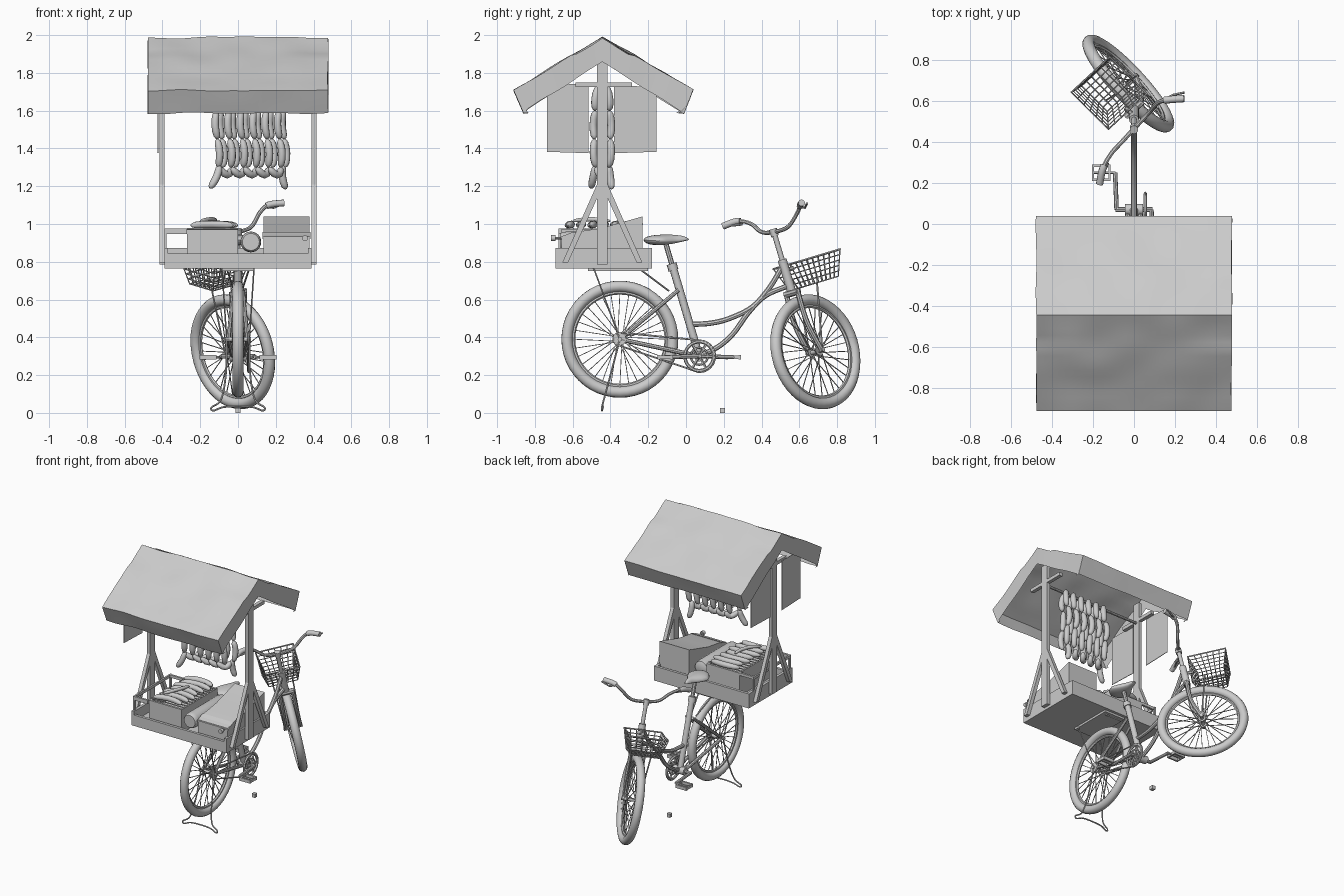
import bpy, bmesh, math
from math import sin, cos, pi, radians
from mathutils import Vector, Matrix, noise

if "Cube" in bpy.data.objects:
    bpy.data.objects.remove(bpy.data.objects["Cube"])

def finish(name, bm, M=None, angle=40):
    bmesh.ops.recalc_face_normals(bm, faces=bm.faces)
    me = bpy.data.meshes.new(name)
    bm.to_mesh(me); bm.free()
    ob = bpy.data.objects.new(name, me)
    bpy.context.collection.objects.link(ob)
    if M: ob.matrix_world = M
    bpy.ops.object.select_all(action='DESELECT')
    ob.select_set(True)
    bpy.context.view_layer.objects.active = ob
    bpy.ops.object.shade_smooth_by_angle(angle=radians(angle))
    return ob

def curve(pts, k=6):
    p = [Vector(q) for q in pts]
    p = [2*p[0]-p[1]] + p + [2*p[-1]-p[-2]]
    out = []
    for i in range(1, len(p)-2):
        a, b, c, d = p[i-1:i+3]
        for j in range(k):
            t = j/k
            out.append(.5*(2*b+(c-a)*t+(2*a-5*b+4*c-d)*t*t+(3*b-a-3*c+d)*t**3))
    return out + [p[-2]]

def tube(bm, pts, r, n=8, closed=False):
    pts = [Vector(p) for p in pts]
    m = len(pts); rings = []; nrm = None
    for i, p in enumerate(pts):
        a = pts[i-1] if (i or closed) else p
        b = pts[(i+1) % m] if (i < m-1 or closed) else p
        t = (b-a).normalized()
        nrm = t.orthogonal() if nrm is None else nrm - t*nrm.dot(t)
        nrm.normalize()
        s = t.cross(nrm); rr = r[i] if isinstance(r, list) else r
        rings.append([bm.verts.new(p+rr*(cos(2*pi*j/n)*nrm+sin(2*pi*j/n)*s)) for j in range(n)])
    for i in range(m if closed else m-1):
        A, B = rings[i], rings[(i+1) % m]
        # closed planar loops may need the start of the last ring matched up
        o = min(range(n), key=lambda k: (A[0].co-B[k].co).length) if closed and i == m-1 else 0
        for j in range(n):
            bm.faces.new((A[j], A[(j+1) % n], B[(j+1+o) % n], B[(j+o) % n]))
    if not closed:
        bm.faces.new(rings[0][::-1]); bm.faces.new(rings[-1])

def box(bm, lo, hi):
    lo, hi = Vector(lo), Vector(hi)
    bmesh.ops.create_cube(bm, size=1, matrix=Matrix.Translation((lo+hi)/2) @ Matrix.Diagonal((*(hi-lo), 1)))

def prism(bm, yz, x0, x1):
    A = [bm.verts.new((x0, *p)) for p in yz]; B = [bm.verts.new((x1, *p)) for p in yz]
    bm.faces.new(A); bm.faces.new(B[::-1])
    for i in range(len(A)):
        j = (i+1) % len(A); bm.faces.new((A[i], B[i], B[j], A[j]))

def circle(r, n, x=0, y=0, z=0):
    return [(x, y+r*cos(2*pi*i/n), z+r*sin(2*pi*i/n)) for i in range(n)]

def sausage(bm, a, b, bend, r=.02):
    a, b, bend = Vector(a), Vector(b), Vector(bend)
    pts = [a.lerp(b, t)+bend*(4*t*(1-t)) for t in (0, .04, .13, .3, .5, .7, .87, .96, 1)]
    tube(bm, pts, [k*r for k in (.2, .6, .9, 1, 1, 1, .9, .6, .2)], 10)

def wheel(name, M):
    bm = bmesh.new()
    tube(bm, circle(.28, 48), .03, 12, True)
    finish(name+"_tyre", bm, M)
    bm = bmesh.new()
    tube(bm, circle(.246, 48), .01, 6, True)
    tube(bm, [(-.045, 0, 0), (.045, 0, 0)], .013, 10)
    for s in (-.03, .03):
        tube(bm, [(s-.003, 0, 0), (s+.003, 0, 0)], .025, 12)
    for i in range(32):
        a = 2*pi*i/32; b = a+(.5 if i % 4 < 2 else -.5); s = .03 if i % 2 else -.03
        tube(bm, [(s, .022*cos(b), .022*sin(b)), (0, .245*cos(a), .245*sin(a))], .0028, 4)
    finish(name+"_spokes", bm, M)

# steering frame: tilted head axis, turned to the left
STEER = Matrix.Translation((0, .5, .84)) @ Matrix.Rotation(radians(16.7), 4, 'X') @ Matrix.Rotation(radians(44), 4, 'Z')
AX = Vector((0, -.35, .39)); BB = Vector((0, .07, .3))
wheel("rear_wheel", Matrix.Translation(AX))
wheel("front_wheel", STEER @ Matrix.Translation((0, .04, -.548)))

# fork, head tube and stem
bm = bmesh.new()
tube(bm, [(0, 0, -.2), (0, 0, -.03)], .024, 12)
tube(bm, [(0, 0, -.04), (0, 0, .125)], .014, 10)
tube(bm, [(0, 0, .1), (0, 0, .14)], .021, 10)
tube(bm, [(-.05, 0, -.215), (.05, 0, -.215)], .018, 8)
for s in (-1, 1):
    tube(bm, curve([(s*.045, 0, -.2), (s*.047, -.002, -.38), (s*.05, .04, -.548)]), .014, 8)
    tube(bm, [(s*.055, .04, -.548), (s*.07, .13, -.2)], .005, 6)
tube(bm, [(-.065, .04, -.548), (.065, .04, -.548)], .012, 8)
finish("fork", bm, STEER)

# wire basket
bm = bmesh.new()
def bpt(u, f, t):
    return (u*(.1+.03*t), .175+f*(.09+.04*t), -.2+.135*t)
for t in (0, .2, .4, .6, .8, 1):
    tube(bm, [bpt(u, f, t) for u, f in ((-1, -1), (1, -1), (1, 1), (-1, 1))], .006 if t == 1 else .0035, 5, True)
for i in range(7):
    q = -1+i/3
    tube(bm, [bpt(q, -1, 1), bpt(q, -1, 0), bpt(q, 1, 0), bpt(q, 1, 1)], .0035, 5)
    tube(bm, [bpt(-1, q, 1), bpt(-1, q, 0), bpt(1, q, 0), bpt(1, q, 1)], .0035, 5)
tube(bm, [(0, 0, -.09), (0, .06, -.09)], .012, 6)
finish("basket", bm, STEER)

# handlebar, grips and levers
bm = bmesh.new()
R = curve([(0, .465, .955), (.07, .54, .985), (.115, .59, 1.06), (.16, .605, 1.1), (.245, .612, 1.112)])
L = curve([(0, .465, .955), (-.06, .4, .957), (-.11, .345, 1), (-.15, .275, 1.015), (-.168, .195, .988)])
for P in (R, L):
    tube(bm, P, .011, 8)
    tube(bm, P[-8:], .018, 10)
    e = P[-9]; d = (P[-1]-e)*.9
    tube(bm, [e, e+d*.3+Vector((.02, .025, -.01)), e+d+Vector((.01, .03, 0))], .006, 6)
finish("handlebar", bm)

# bicycle frame
bm = bmesh.new()
tube(bm, [BB, (0, -.075, .79)], .021, 10)
tube(bm, [(0, -.07, .77), (0, -.105, .89)], .014, 8)
tube(bm, [(0, -.066, .755), (0, -.077, .79)], .027, 10)
tube(bm, curve([(0, .51, .775), (0, .44, .66), (0, .35, .56), (0, .23, .5), (0, .13, .475), (0, .02, .468)]), .014, 8)
tube(bm, curve([(0, .545, .675), (0, .42, .62), (0, .33, .53), (0, .25, .42), (0, .17, .35), BB]), .014, 8)
tube(bm, [(-.045, .07, .3), (.045, .07, .3)], .028, 12)
for s in (-1, 1):
    tube(bm, [(s*.025, -.04, .65), (s*.05, *AX.yz)], .011, 8)
    tube(bm, [(s*.03, *BB.yz), (s*.05, *AX.yz)], .012, 8)
    tube(bm, [(s*.085, -.49, .77), (s*.06, *AX.yz)], .004, 6)
    tube(bm, [(s*.06, -.25, .765), (s*.02, -.09, .645)], .005, 6)
tube(bm, [(-.07, *AX.yz), (.07, *AX.yz)], .012, 8)
finish("frame", bm)

# saddle
bm = bmesh.new()
bmesh.ops.create_uvsphere(bm, u_segments=20, v_segments=12, radius=1)
for v in bm.verts:
    x, y, z = v.co
    w = .085 if y < -.3 else .085-.058*min(1, (y+.3)/.8)
    v.co = (x*w, -.105+.12*y, .91+z*(.034 if z > 0 else .034-.016*(y+1)*.9)+.006*y*y)
finish("saddle", bm)

# chainring, chain, cranks and pedals
bm = bmesh.new()
tube(bm, circle(.076, 32, .055, *BB.yz), .009, 6, True)
tube(bm, circle(.045, 24, .055, *BB.yz), .006, 6, True)
for i in range(6):
    a = i*pi/3
    tube(bm, [(.055, *BB.yz), (.055, BB.y+.076*cos(a), BB.z+.076*sin(a))], .007, 5)
arc = [radians(a) for a in range(-90, 91, 20)]
tube(bm, [(.055, BB.y+.085*cos(a), BB.z+.085*sin(a)) for a in arc]
     + [(.055, AX.y-.035*cos(a), AX.z-.035*sin(a)) for a in arc], .005, 5, True)
tube(bm, [(.05, *AX.yz), (.06, *AX.yz)], .033, 16)
tube(bm, [(-.09, *BB.yz), (.09, *BB.yz)], .012, 8)
for s in (-1, 1):
    y = BB.y-s*.18
    tube(bm, [(s*.085, BB.y, .3), (s*.092, y, .295)], .011, 8)
    tube(bm, [(s*.09, y, .295), (s*.2, y, .295)], .007, 6)
    for k in (-.04, .027):
        box(bm, (s*.16-.045, y+k, .283), (s*.16+.045, y+k+.013, .307))
    for k in (-.045, .035):
        box(bm, (s*.16+k, y-.04, .285), (s*.16+k+.01, y+.04, .305))
finish("crank_set", bm)

# wire parking stand
bm = bmesh.new()
side = [(.06, -.35, .39), (.065, -.4, .2), (.09, -.435, .07), (.14, -.445, .03), (.13, -.445, .012), (.08, -.44, .03)]
tube(bm, curve(side + [(0, -.44, .035)] + [(-x, y, z) for x, y, z in side[::-1]]), .005, 6)
finish("parking_stand", bm)
bm = bmesh.new()
box(bm, (-.013, .18, 0), (.013, .207, .027))
finish("small_block", bm)

# tray with rim boards and mounting plate
bm = bmesh.new()
box(bm, (-.385, -.69, .765), (.385, -.18, .8))
for s in (-1, 1):
    box(bm, (s*.38-.01, -.69, .765), (s*.38+.01, -.18, .872))
for y in (-.69, -.2):
    box(bm, (-.385, y, .79), (.385, y+.02, .845 if y < -.5 else .872))
box(bm, (-.085, -.52, .75), (.085, -.2, .766))
finish("cart_tray", bm)

# posts, braces, hanging rails
bm = bmesh.new()
for s in (-1, 1):
    a, b = sorted((s*.39, s*.416))
    box(bm, (a, -.472, .785), (b, -.415, 1.87))
    for k in (-1, 1):
        c = -.443
        prism(bm, [(c+k*.212, .795), (c+k*.026, 1.215), (c+k*.026, 1.14), (c+k*.182, .795)], a, b)
    box(bm, (a, -.585, 1.725), (b, -.285, 1.75))
tube(bm, [(-.4, -.443, 1.72), (.4, -.443, 1.72)], .01, 8)
finish("canopy_posts", bm)

# side sheets on the left
bm = bmesh.new()
prism(bm, [(-.735, 1.382), (-.515, 1.375), (-.515, 1.74), (-.735, 1.74)], -.426, -.422)
prism(bm, [(-.38, 1.375), (-.155, 1.382), (-.155, 1.72), (-.38, 1.74)], -.426, -.422)
finish("side_sheets", bm)

# cloth canopy with front flaps and gable skirts
bm = bmesh.new()
C = -.443
prof = [(-.417, 1.587), (-.47, 1.705), (0, 1.992), (.482, 1.71), (.433, 1.59)]
steps = [3, 14, 14, 3]
line = [(prof[0], (-.417, 1.587))]
low = lambda y: 1.86-.27*abs(y)/.425
for i, n in enumerate(steps):
    for j in range(1, n+1):
        y, z = Vector(prof[i]).lerp(Vector(prof[i+1]), j/n)
        ly = max(-.417, min(.433, y*.9))
        line.append(((y, z), (ly, low(ly) if 0 < i < 3 else 1.588)))
NX = 24; rows = []
def wob(x, y, z):
    p = Vector((x*5, y*6, z*6))
    return (x+.004*noise.noise(p), C+y, z+.009*noise.noise(p+Vector((7, 3, 1)))-.012*x*x*4*(z > 1.9))
for (y, z), (ly, lz) in line:
    rows.append([bm.verts.new(wob(-.477, ly, lz))]
        + [bm.verts.new(wob(-.477+.954*i/NX, y, z)) for i in range(NX+1)]
        + [bm.verts.new(wob(.477, ly, lz))])
for A, B in zip(rows, rows[1:]):
    for i in range(len(A)-1):
        bm.faces.new((A[i], A[i+1], B[i+1], B[i]))
bmesh.ops.remove_doubles(bm, verts=bm.verts, dist=.002)
finish("canopy", bm, angle=35)

# hanging sausage chains over the rod
bm = bmesh.new()
xs = [-.1+.066*i for i in range(6)]
for i, x in enumerate(xs):
    for k in (-1, 1):
        xx = x+.012*k; ys = [(.02, 1.73), (.036, 1.6), (.04, 1.45), (.034, 1.3)]
        for j, ((y0, z0), (y1, z1)) in enumerate(zip(ys, ys[1:])):
            sausage(bm, (xx, C+k*y0, z0), (xx+.006, C+k*y1, z1), (.012*(-1)**j, k*.01, 0))
    if i < 5:
        sausage(bm, (x, C-.035, 1.3), (xs[i+1], C+.03, 1.3), (.01, 0, -.04))
sausage(bm, (-.1, C-.035, 1.31), (-.15, C-.06, 1.19), (.012, 0, 0))
sausage(bm, (.24, C+.035, 1.31), (.255, C+.05, 1.185), (-.012, 0, 0))
finish("sausage_chains", bm)

# grill box with grate, wind frame and handle rail
bm = bmesh.new()
x0, x1, y0, y1 = -.27, 0, -.66, -.24
for lo, hi in (((x0, y0), (x1, y0+.015)), ((x0, y1-.015), (x1, y1)), ((x0, y0), (x0+.015, y1)), ((x1-.015, y0), (x1, y1))):
    box(bm, (*lo, .8), (*hi, .972))
box(bm, (x0, y0, .8), (x1, y1, .9))
for i in range(12):
    y = y0+.03+i*.033
    tube(bm, [(x0, y, .975), (x1, y, .975)], .004, 5)
box(bm, (-.39, -.675, .947), (x0, -.66, .975))
box(bm, (-.39, -.675, .8), (-.378, -.655, .975))
box(bm, (-.39, -.25, .8), (-.378, -.235, .975))
box(bm, (-.39, -.66, .955), (-.378, -.24, .975))
box(bm, (-.39, -.255, .955), (x0, -.24, .975))
finish("grill", bm)
bm = bmesh.new()
for i in range(7):
    y = -.635+.06*i
    sausage(bm, (-.25+.015*(i % 2), y, .992), (-.025+.012*(i % 3), y+.01, .992), (0, .022, .006))
sausage(bm, (-.2, -.6, 1.015), (-.12, -.4, 1.015), (.02, 0, .01), .012)
finish("grilled_sausages", bm)

# sloped warming box with lid line and knobs, gas cylinder between
bm = bmesh.new()
prism(bm, [(-.66, .8), (-.66, .935), (-.6, .955), (-.45, .978), (-.23, 1.04), (-.23, .8)], .135, .378)
prism(bm, [(-.665, .93), (-.6, .958), (-.6, .95), (-.665, .92)], .13, .383)
finish("warming_box", bm, angle=30)
bm = bmesh.new()
tube(bm, [(.355, -.66, .925), (.355, -.695, .925)], .007, 8)
tube(bm, [(.355, -.692, .925), (.355, -.715, .925)], .016, 12)
finish("box_knob", bm)
bm = bmesh.new()
tube(bm, [(.068, y, .905) for y in (-.665, -.655, -.63, -.3, -.275, -.265)], [.045, .052, .055, .055, .05, .03], 24)
finish("gas_cylinder", bm)
